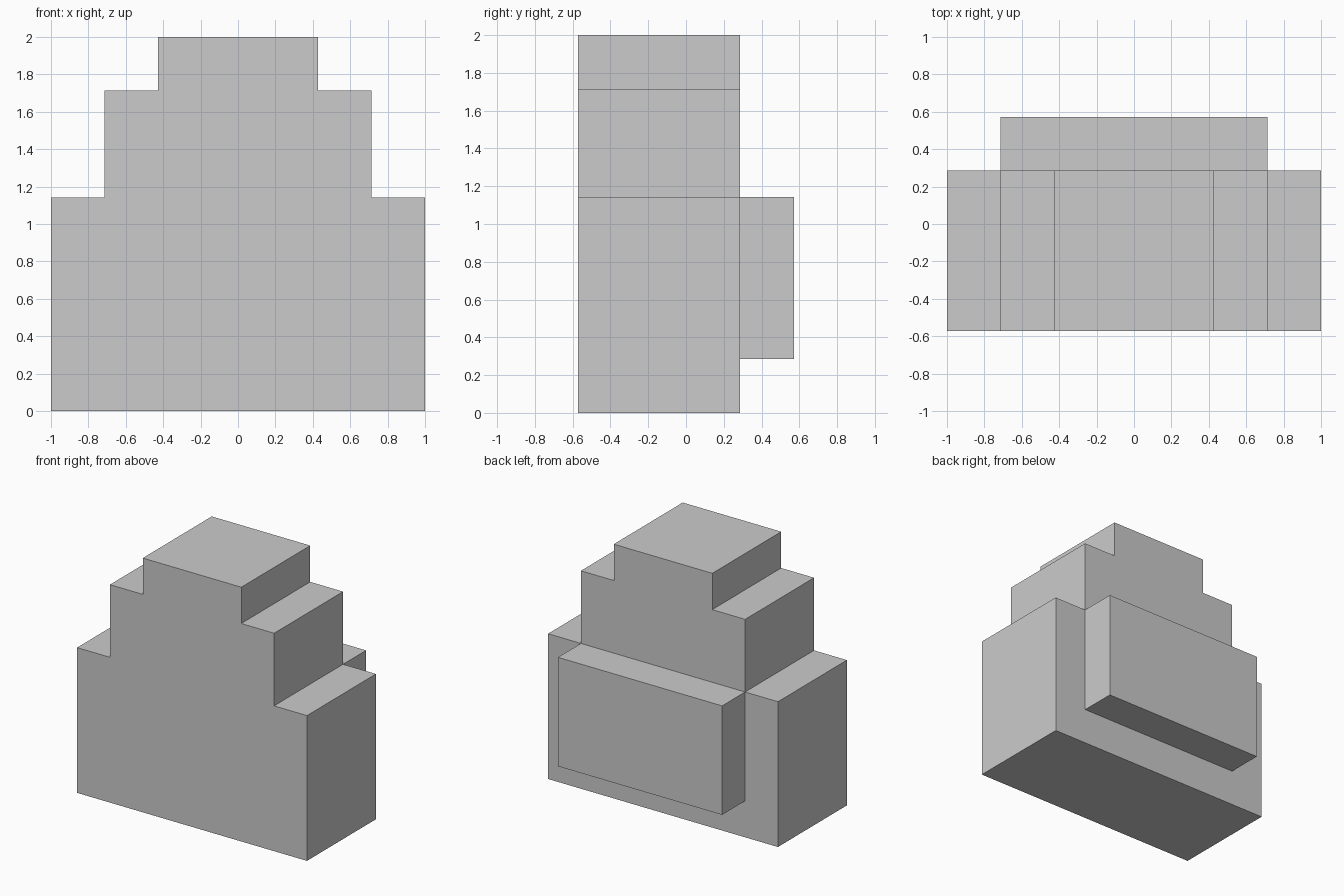
import bpy
import bmesh

if "Cube" in bpy.data.objects:
    bpy.data.objects.remove(bpy.data.objects["Cube"])

U = 2 / 7  # grid module of the model


def extruded(name, profile, y0, y1):
    """Extrude an x-z outline from y0 to y1."""
    bm = bmesh.new()
    face = bm.faces.new([bm.verts.new((x * U, y0 * U, z * U)) for x, z in profile])
    result = bmesh.ops.extrude_face_region(bm, geom=[face])
    moved = [g for g in result["geom"] if isinstance(g, bmesh.types.BMVert)]
    bmesh.ops.translate(bm, verts=moved, vec=(0, (y1 - y0) * U, 0))
    bmesh.ops.recalc_face_normals(bm, faces=bm.faces)
    mesh = bpy.data.meshes.new(name)
    bm.to_mesh(mesh)
    bm.free()
    obj = bpy.data.objects.new(name, mesh)
    bpy.context.collection.objects.link(obj)
    return obj


# Stepped main body: right half outline, mirrored to the left
half = [(3.5, 0), (3.5, 4), (2.5, 4), (2.5, 6), (1.5, 6), (1.5, 7)]
outline = half + [(-x, z) for x, z in reversed(half)]
extruded("stepped_body", outline, -2, 1)

# Raised block on the back
extruded("back_block", [(2.5, 1), (2.5, 4), (-2.5, 4), (-2.5, 1)], 1, 2)
